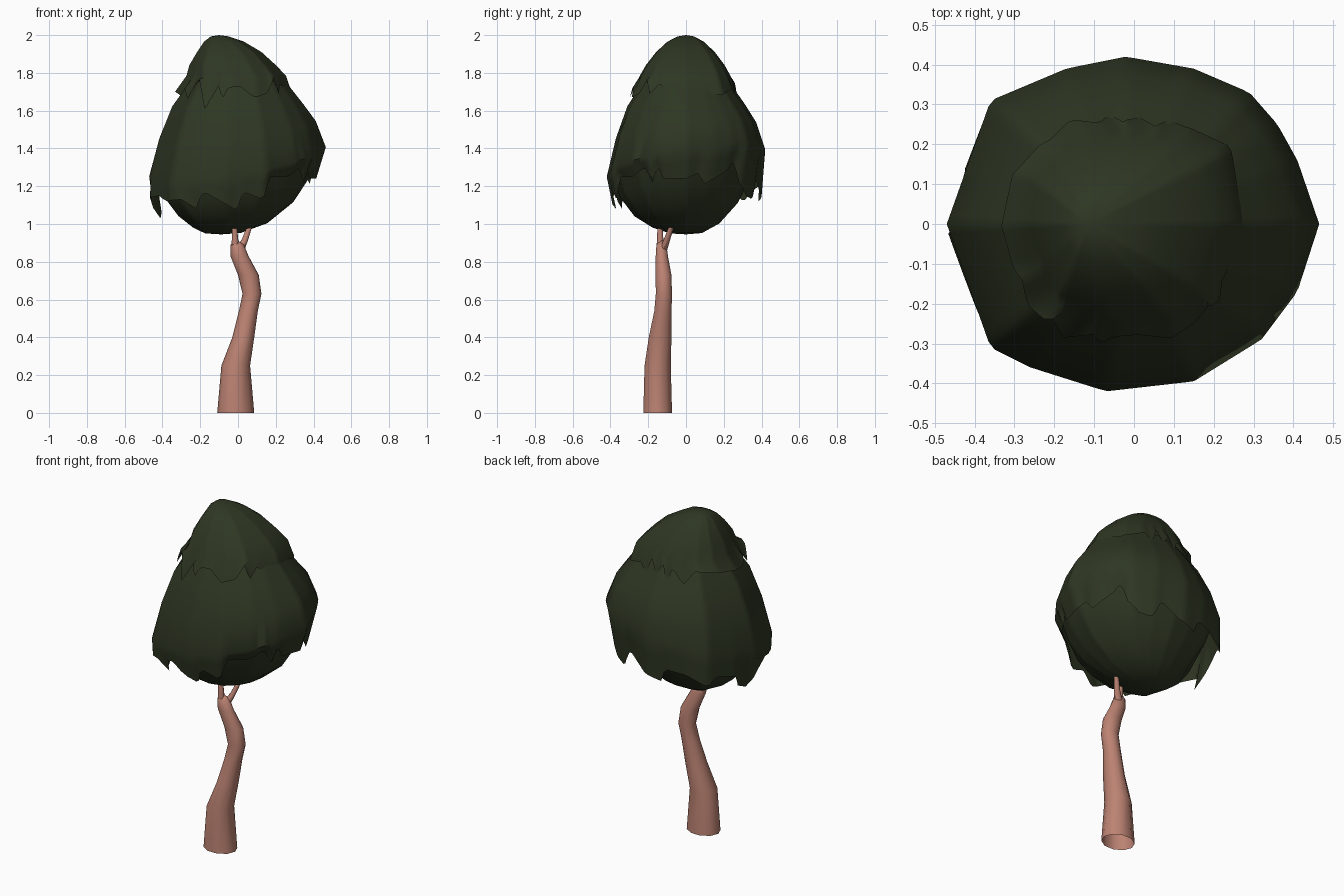
import bpy, bmesh, math

if "Cube" in bpy.data.objects:
    bpy.data.objects.remove(bpy.data.objects["Cube"])

def material(name, rgb):
    m = bpy.data.materials.new(name)
    m.diffuse_color = (*rgb, 1)
    m.use_nodes = True
    m.node_tree.nodes["Principled BSDF"].inputs["Base Color"].default_value = m.diffuse_color
    return m

LEAF = material("dark green leaves", (0.027, 0.037, 0.0165))
BARK = material("reddish bark", (0.50, 0.225, 0.17))

def bracket(table, a):
    """Neighbouring entries around an angle in a periodic list of (degrees, value)."""
    t = [(table[-1][0] - 360, table[-1][1])] + table + [(table[0][0] + 360, table[0][1])]
    for p, q in zip(t, t[1:]):
        if p[0] <= a <= q[0]:
            return p, q

def height(table, a):
    (a0, v0), (a1, v1) = bracket(table, a)
    return v0 + (v1 - v0) * (a - a0) / max(a1 - a0, 1e-6)

def radius(table, a):
    """Distance to the straight outline edge at this angle."""
    (a0, r0), (a1, r1) = bracket(table, a)
    s = lambda d: math.sin(math.radians(d))
    return r0 * r1 * s(a1 - a0) / (r0 * s(a - a0) + r1 * s(a1 - a))

def polar(points):
    return sorted((math.degrees(math.atan2(y, x)) % 360, math.hypot(x, y)) for x, y in points)

def loft(name, rings, mat, tip=None):
    """Skin a stack of rings; an optional tip point closes the last one."""
    bm = bmesh.new()
    vr = [[bm.verts.new(p) for p in r] for r in rings]
    n = len(vr[0])
    for a, b in zip(vr, vr[1:]):
        for i in range(n):
            j = (i + 1) % n
            bm.faces.new((a[i], a[j], b[j], b[i]))
    if tip:
        t = bm.verts.new(tip)
        for i in range(n):
            bm.faces.new((vr[-1][i], vr[-1][(i + 1) % n], t))
    me = bpy.data.meshes.new(name)
    bm.to_mesh(me)
    bm.free()
    me.materials.append(mat)
    ob = bpy.data.objects.new(name, me)
    bpy.context.collection.objects.link(ob)
    bpy.ops.object.select_all(action='DESELECT')
    ob.select_set(True)
    bpy.context.view_layer.objects.active = ob
    bpy.ops.object.shade_smooth_by_angle(angle=math.radians(50))
    return ob

# Plan outlines of the crown and its cap, as seen from the top
CROWN = polar([(.465, 0), (.41, .16), (.36, .25), (.29, .33), (.15, .39), (-.02, .42), (-.17, .39),
               (-.36, .31), (-.47, 0), (-.36, -.31), (-.26, -.36), (-.07, -.42), (.15, -.395),
               (.32, -.29), (.41, -.17)])
TOP = polar([(.27, 0), (.25, .1), (.23, .18), (.14, .23), (0, .25), (-.12, .24), (-.21, .19),
             (-.27, .12), (-.29, 0), (-.25, -.12), (-.2, -.22), (-.06, -.26), (.1, -.25), (.2, -.19)])
ANGLES = [i * 3 for i in range(120)]

def spot(plan, a, s, z, cx=0, cy=0):
    r = s * radius(plan, a)
    return (cx + r * math.cos(math.radians(a)), cy + r * math.sin(math.radians(a)), z)

def ring(plan, s, z, cx=0, cy=0, tilt=0):
    pts = [spot(plan, a, s, z, cx, cy) for a in ANGLES]
    return [(x, y, h + tilt * (x + y)) for x, y, h in pts]

# Ragged hems: angle and height of each notch and point
SKIRT = [(0, 1.24), (10, 1.27), (14, 1.21), (33, 1.28), (40, 1.33), (45, 1.22), (54, 1.15),
         (65, 1.13), (73, 1.24), (90, 1.15), (105, 1.12), (109, 1.20), (125, 1.18), (140, 1.12),
         (146, 1.17), (162, 1.14), (168, 1.06), (177, 1.03), (183, 1.14), (200, 1.15),
         (214, 1.12), (228, 1.13), (237, 1.08), (244, 1.17), (257, 1.12), (269, 1.07),
         (274, 1.17), (290, 1.13), (296, 1.25), (313, 1.25), (326, 1.30), (333, 1.22),
         (338, 1.31), (342, 1.24)]
CAP = [(0, 1.72), (20, 1.71), (35, 1.68), (60, 1.72), (69, 1.67), (75, 1.76), (84, 1.69),
       (93, 1.75), (99, 1.66), (106, 1.74), (120, 1.67), (132, 1.74), (150, 1.73), (180, 1.70),
       (200, 1.68), (207, 1.72), (218, 1.66), (231, 1.765), (240, 1.61), (252, 1.73),
       (257, 1.66), (262, 1.72), (275, 1.73), (290, 1.67), (305, 1.69), (315, 1.765),
       (321, 1.69), (330, 1.74), (345, 1.70)]

# Main crown with hanging skirt
wide = ring(CROWN, 1, 1.33, tilt=.165)
hem = []
for a in ANGLES:
    z = height(SKIRT, a)
    hem.append(spot(CROWN, a, .95 - .06 * math.cos(math.radians(a)) - 1.2 * max(0, 1.13 - z), z))
mid = [tuple(.45 * h + .55 * w for h, w in zip(p, q)) for p, q in zip(hem, wide)]
loft("crown_skirt", [hem, mid, wide, ring(CROWN, .885, 1.50, tilt=.11),
                     ring(CROWN, .74, 1.63, tilt=.02), ring(CROWN, .54, 1.755)], LEAF)

# Rounded underside of the crown
loft("crown_underside", [ring(CROWN, .93, 1.35, tilt=.16), ring(CROWN, .83, 1.20, tilt=.15),
                         ring(CROWN, .65, 1.08, -.01, 0, .12), ring(CROWN, .42, .995, -.04, 0, .06),
                         ring(CROWN, .2, .952, -.08, 0, .01)], LEAF, (-.09, 0, .945))

# Ragged cap on top
cap_hem = [spot(TOP, a, 1.07 + .9 * (1.73 - height(CAP, a)), height(CAP, a), -.015, -.005)
           for a in ANGLES]
loft("crown_cap", [cap_hem, ring(TOP, .94, 1.785), ring(TOP, .82, 1.84, -.02),
                   ring(TOP, .61, 1.91, -.04), ring(TOP, .38, 1.965, -.07),
                   ring(TOP, .17, 1.993, -.095)], LEAF, (-.10, 0, 2.0))

def tube(name, path, sides, tip=None):
    """Path of (x, y, z, radius x, radius y)."""
    rings = [[(x + rx * math.cos(k * math.tau / sides), y + ry * math.sin(k * math.tau / sides), z)
              for k in range(sides)] for x, y, z, rx, ry in path]
    return loft(name, rings, BARK, tip)

# Bent trunk, open at the foot
tube("trunk", [(-.012, -.15, 0, .098, .08), (-.012, -.15, .25, .076, .073),
               (.028, -.137, .40, .058, .063), (.055, -.122, .54, .050, .048),
               (.074, -.117, .63, .050, .045), (.055, -.119, .73, .055, .044),
               (.008, -.128, .83, .048, .034), (-.005, -.13, .89, .036, .028)],
     10, (-.003, -.128, .915))

# Forked branches running into the crown
tube("left_branch", [(-.012, -.135, .85, .022, .022), (-.016, -.137, .92, .017, .017),
                     (-.02, -.137, 1.0, .013, .013), (-.04, -.14, 1.08, .01, .01)], 8)
tube("right_branch", [(.002, -.125, .85, .028, .022), (.038, -.1, .92, .017, .017),
                      (.066, -.072, 1.0, .013, .013), (.09, -.05, 1.08, .01, .01)], 8)
